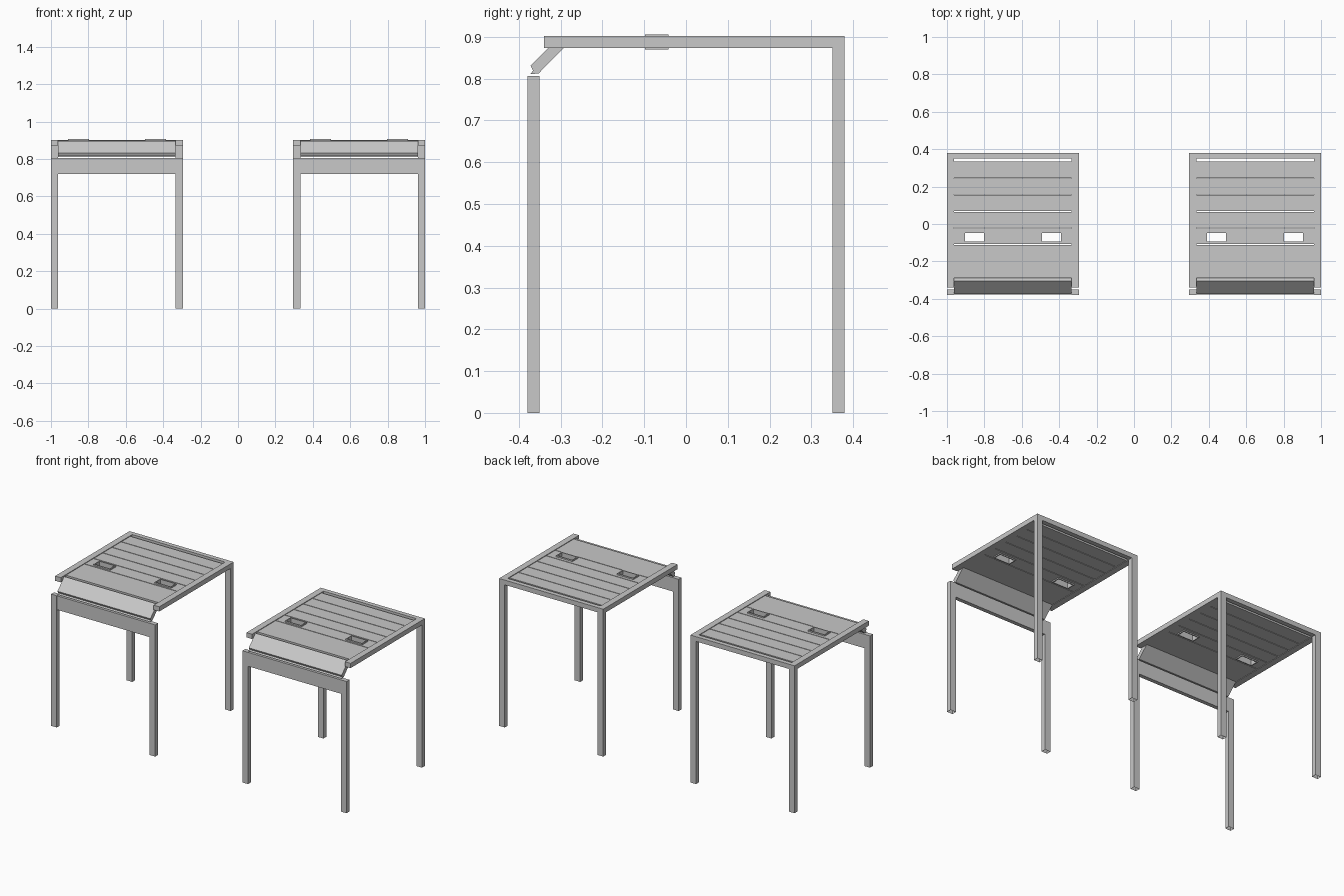
import bpy, bmesh

if "Cube" in bpy.data.objects:
    bpy.data.objects.remove(bpy.data.objects["Cube"])

grey = bpy.data.materials.new("warm_grey")
grey.diffuse_color = (0.58, 0.58, 0.58, 1)
grey.use_nodes = True
grey.node_tree.nodes["Principled BSDF"].inputs["Base Color"].default_value = grey.diffuse_color

HW = 0.3525            # half width of one stool
POST = 0.038           # post width in x
IN = HW - POST         # half width between the rails
FRONT, BACK = -0.379, 0.379
DEPTH = 0.028          # post depth in y
TOP = 0.902
RAIL_Z = 0.873


def finish(name, bm):
    bmesh.ops.recalc_face_normals(bm, faces=bm.faces)
    mesh = bpy.data.meshes.new(name)
    bm.to_mesh(mesh)
    bm.free()
    mesh.materials.append(grey)
    obj = bpy.data.objects.new(name, mesh)
    bpy.context.collection.objects.link(obj)
    return obj


def add_box(bm, x0, x1, y0, y1, z0, z1):
    verts = bmesh.ops.create_cube(bm, size=1)["verts"]
    for v in verts:
        v.co.x = x1 if v.co.x > 0 else x0
        v.co.y = y1 if v.co.y > 0 else y0
        v.co.z = z1 if v.co.z > 0 else z0
    return verts


def box(name, *dims):
    bm = bmesh.new()
    add_box(bm, *dims)
    return finish(name, bm)


def leg(name, x0, x1, y0, y1, top):
    """Hollow post, open at the foot."""
    bm = bmesh.new()
    add_box(bm, x0, x1, y0, y1, 0, top)
    foot = [f for f in bm.faces if all(v.co.z == 0 for v in f.verts)]
    bmesh.ops.delete(bm, geom=foot, context='FACES_ONLY')
    return finish(name, bm)


def prism(name, profile, x0, x1):
    """Extrude a y-z profile along x."""
    bm = bmesh.new()
    face = bm.faces.new([bm.verts.new((x0, y, z)) for y, z in profile])
    ext = bmesh.ops.extrude_face_region(bm, geom=[face])["geom"]
    for v in ext:
        if isinstance(v, bmesh.types.BMVert):
            v.co.x = x1
    return finish(name, bm)


def liner(name, x0, x1, y0, y1, z0, z1, t):
    """Open rectangular sleeve with wall thickness t."""
    bm = bmesh.new()
    rings = []
    for d, z in ((0, z0), (0, z1), (t, z1), (t, z0)):
        rings.append([bm.verts.new(p) for p in (
            (x0 + d, y0 + d, z), (x1 - d, y0 + d, z),
            (x1 - d, y1 - d, z), (x0 + d, y1 - d, z))])
    for i in range(4):
        a, b = rings[i], rings[(i + 1) % 4]
        for j in range(4):
            k = (j + 1) % 4
            bm.faces.new((a[j], a[k], b[k], b[j]))
    return finish(name, bm)


def stool(cx, tag):
    # Legs and side rails
    for s, side in ((-1, "left"), (1, "right")):
        x0, x1 = sorted((cx + s * IN, cx + s * HW))
        leg(f"{tag}_{side}_front_leg", x0, x1, FRONT, FRONT + DEPTH, 0.806)
        leg(f"{tag}_{side}_back_leg", x0, x1, BACK - DEPTH, BACK, TOP)
        box(f"{tag}_{side}_rail", x0, x1, -0.34, BACK - DEPTH, RAIL_Z, TOP)

    # Back rail and front apron
    a, b = cx - IN, cx + IN
    box(f"{tag}_back_rail", a, b, BACK - DEPTH, BACK, RAIL_Z, TOP)
    box(f"{tag}_front_apron", a, b, FRONT + 0.002, FRONT + DEPTH - 0.002, 0.72, 0.805)

    # Seat slats separated by narrow gaps
    cuts = [0.335, 0.245, 0.156, 0.067, -0.022, -0.11, -0.292]
    slats = []
    for i in range(6):
        gap = 0.002
        slats.append(box(f"{tag}_slat_{i + 1}", a, b, cuts[i + 1] + gap,
                         cuts[i] - gap, 0.876, 0.898))

    # Hand holes through the fifth slat, each with a sleeve
    bm = bmesh.new()
    for s, side in ((-1, "left"), (1, "right")):
        hx = cx + s * 0.206
        x0, x1, y0, y1 = hx - 0.056, hx + 0.056, -0.098, -0.042
        add_box(bm, x0 + .002, x1 - .002, y0 + .002, y1 - .002, 0.8, 1.0)
        liner(f"{tag}_{side}_hole_liner", x0, x1, y0, y1, 0.869, 0.906, 0.0055)
    cutter = finish(f"{tag}_hole_cutter", bm)
    cutter.hide_render = True
    cutter.hide_viewport = True
    cutter.display_type = 'WIRE'
    mod = slats[4].modifiers.new("holes", 'BOOLEAN')
    mod.object = cutter
    mod.operation = 'DIFFERENCE'
    mod.solver = 'EXACT'

    # Sloping front board with a notched lower edge
    prism(f"{tag}_front_slope",
          [(-0.306, 0.896), (-0.288, 0.878), (-0.353, 0.812), (-0.372, 0.811),
           (-0.366, 0.819), (-0.372, 0.831)], a, b)


stool(-1 + HW, "left_stool")
stool(1 - HW, "right_stool")
